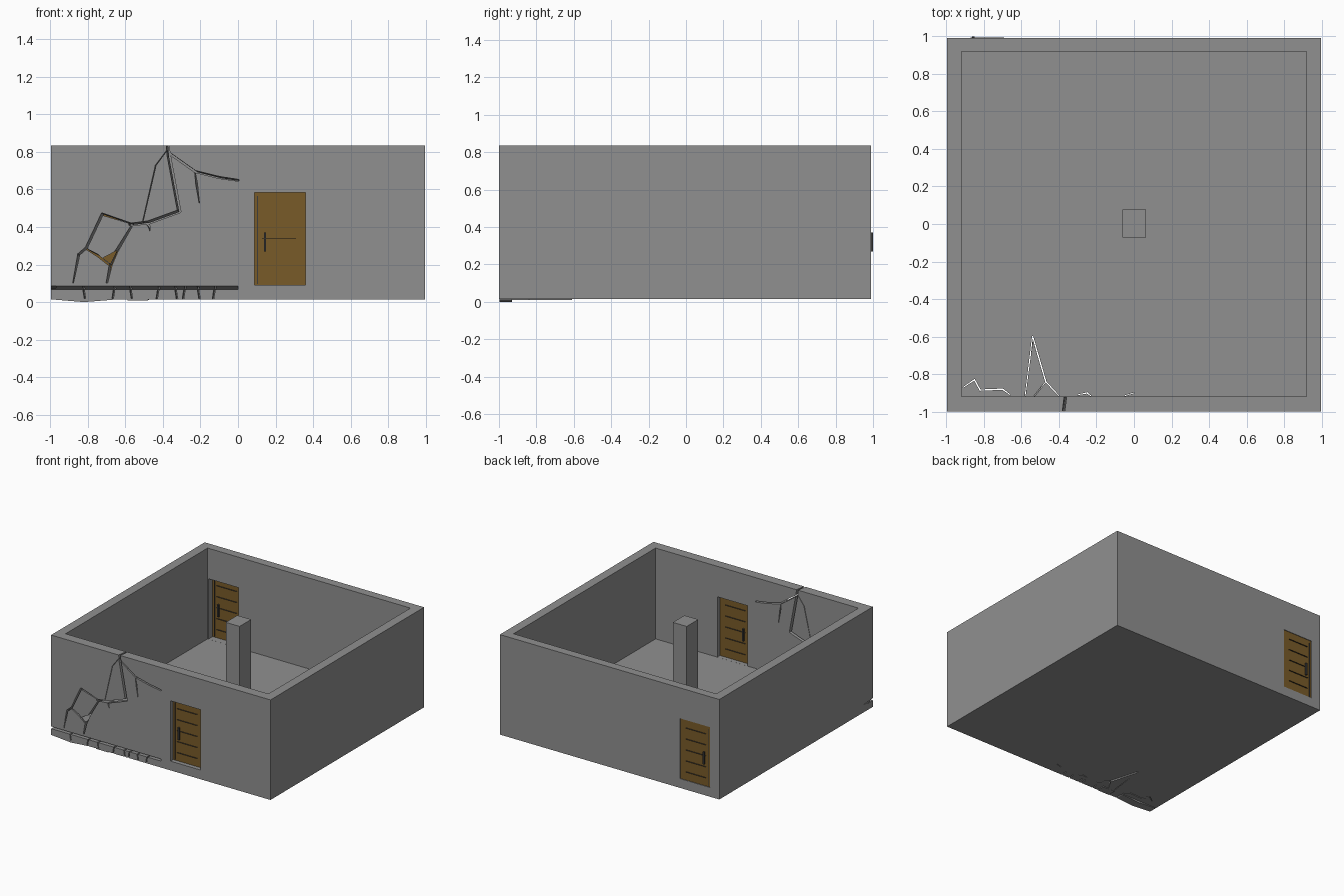
import bpy, bmesh
from mathutils import Vector

if "Cube" in bpy.data.objects:
    bpy.data.objects.remove(bpy.data.objects["Cube"], do_unlink=True)


def material(name, color):
    m = bpy.data.materials.new(name)
    m.use_nodes = True
    m.diffuse_color = (*color, 1)
    m.node_tree.nodes["Principled BSDF"].inputs["Base Color"].default_value = (*color, 1)
    return m


GREY = material("concrete grey", (0.28, 0.28, 0.28))
WOOD = material("door brown", (0.19, 0.105, 0.022))
DARK = material("dark metal", (0.045, 0.045, 0.045))

PLANES = {
    "front": lambda u, v, d: (u, d, v),
    "top": lambda u, v, d: (u, v, d),
    "side": lambda u, v, d: (d, u, v),
}


def stack(name, rings, mat=GREY):
    """Closed solid made by joining a row of matching vertex rings."""
    bm = bmesh.new()
    rows = [[bm.verts.new(p) for p in ring] for ring in rings]
    bm.faces.new(rows[0])
    bm.faces.new(rows[-1][::-1])
    for a, b in zip(rows, rows[1:]):
        for i in range(len(a)):
            j = (i + 1) % len(a)
            bm.faces.new((a[j], a[i], b[i], b[j]))
    bmesh.ops.recalc_face_normals(bm, faces=bm.faces)
    mesh = bpy.data.meshes.new(name)
    bm.to_mesh(mesh)
    bm.free()
    mesh.materials.append(mat)
    ob = bpy.data.objects.new(name, mesh)
    bpy.context.collection.objects.link(ob)
    return ob


def prism(name, outline, plane, near, far, mat=GREY, slant=(0, 0)):
    """Extrude a flat outline between two depths, optionally slanting the far end."""
    place = PLANES[plane]
    return stack(name, [[place(u, v, near) for u, v in outline],
                        [place(u + slant[0], v + slant[1], far) for u, v in outline]], mat)


def box(name, x0, x1, y0, y1, z0, z1, mat=GREY):
    return prism(name, [(x0, z0), (x1, z0), (x1, z1), (x0, z1)], "front", y0, y1, mat)


def volume(mesh):
    bm = bmesh.new()
    bm.from_mesh(mesh)
    v = bm.calc_volume(signed=True)
    bm.free()
    return v


def cut(target, cutter):
    """Subtract the cutter, keeping the result only if little volume was lost."""
    cutter.hide_render = True
    before = volume(target.data)
    for solver in ("MANIFOLD", "EXACT"):
        mod = target.modifiers.new("cut", "BOOLEAN")
        mod.operation = "DIFFERENCE"
        mod.solver = solver
        mod.object = cutter
        deps = bpy.context.evaluated_depsgraph_get()
        result = bpy.data.meshes.new_from_object(target.evaluated_get(deps))
        target.modifiers.remove(mod)
        if 0.95 * before < volume(result) < before - 1e-9:
            target.data = result
            break
    bpy.data.objects.remove(cutter, do_unlink=True)


def cut_crack(target, path, width, tip, plane, near, far, slant=(0, 0)):
    """Cut a jagged crack, one straight slot per stretch, thin at both ends."""
    pts = [Vector(p) for p in path]
    half = [width / 2] * len(pts)
    half[0] = half[-1] = tip / 2
    for p, q, hp, hq in zip(pts, pts[1:], half, half[1:]):
        way = (q - p).normalized()
        side = Vector((-way.y, way.x))
        p, q = p - way * hp * 0.6, q + way * hq * 0.6
        outline = [p + side * hp, p - side * hp, q - side * hq, q + side * hq]
        cut(target, prism("slot", outline, plane, near, far, slant=slant))


def rectangle(x, y0, y1, z):
    return [(-x, y0, z), (x, y0, z), (x, y1, z), (-x, y1, z)]


# Room shell: floor slab and four walls in one piece, open at the top
room = stack("room_shell", [rectangle(0.995, -1, 0.99, 0.015), rectangle(0.995, -1, 0.99, 0.835),
                            rectangle(0.92, -0.92, 0.92, 0.835), rectangle(0.92, -0.92, 0.92, 0.09)])
cut(room, box("front_opening", 0.088, 0.36, -1.1, -0.9, 0.0905, 0.585))
cut(room, box("back_opening", -0.912, -0.64, 0.9, 1.1, 0.0905, 0.585))

# Wedge gap between the front wall and its broken base, wrapping the corner
gap = [(-1.01, 0.088), (-1.01, 0.068), (-0.935, 0.066)]
cut(room, prism("gap", gap, "side", -1.01, 0))
corner = [(-1.02, 0.087), (-1.02, 0.072), (-0.87, 0.078)]
cut(room, prism("corner_gap", corner, "side", -1.02, -0.97))

# Cracks through the front wall: path, width, width at the ends
wall_cracks = [
    ([(-0.38, 0.86), (-0.37, 0.78), (-0.315, 0.485), (-0.48, 0.425), (-0.58, 0.415)], 0.018, 0.012),
    ([(-0.375, 0.8), (-0.23, 0.697), (-0.1, 0.665), (0, 0.65)], 0.011, 0.01),
    ([(-0.38, 0.81), (-0.44, 0.73), (-0.51, 0.425)], 0.004, 0.003),
    ([(-0.232, 0.7), (-0.222, 0.63), (-0.208, 0.53)], 0.01, 0.002),
    ([(-0.5, 0.43), (-0.475, 0.405), (-0.47, 0.38)], 0.012, 0.002),
    ([(-0.56, 0.42), (-0.65, 0.27), (-0.68, 0.2), (-0.7, 0.105)], 0.016, 0.008),
    ([(-0.57, 0.42), (-0.725, 0.47), (-0.81, 0.29), (-0.85, 0.255), (-0.88, 0.105)], 0.012, 0.004),
    ([(-0.81, 0.285), (-0.75, 0.25), (-0.69, 0.2)], 0.012, 0.006),
]
for path, width, tip in wall_cracks:
    cut_crack(room, path, width, tip, "front", -1.01, -0.91, (0.014, -0.012))

# Wider hole where the cracks meet
hole = [(-0.72, 0.235), (-0.645, 0.275), (-0.68, 0.205)]
cut(room, prism("hole", hole, "front", -1.01, -0.91))

# Upright cracks between the base blocks
for i, x in enumerate((-0.82, -0.665, -0.57, -0.43, -0.33, -0.29, -0.21, -0.13)):
    lean = 0.006 if i % 2 else -0.006
    cut_crack(room, [(x - lean, 0.005), (x + lean, 0.08)], 0.009, 0.008, "front", -1.01, -0.95, (0.006, 0))

# Fine cracks through the floor
floor_cracks = [
    [(-0.91, -0.87), (-0.85, -0.83), (-0.82, -0.885), (-0.7, -0.88), (-0.66, -0.91)],
    [(-0.58, -0.915), (-0.54, -0.6), (-0.47, -0.84), (-0.4, -0.915)],
    [(-0.53, -0.915), (-0.47, -0.84)],
    [(-0.3, -0.91), (-0.25, -0.9), (-0.23, -0.915)],
    [(-0.05, -0.915), (0, -0.9)],
]
for path in floor_cracks:
    cut_crack(room, path, 0.007, 0.004, "top", 0, 0.1)

# Base pieces that have sunk below the floor
prism("sunken_corner_block", [(-0.99, 0.02), (-0.99, 0.014), (-0.82, 0), (-0.67, 0.012), (-0.66, 0.02)],
      "front", -0.997, -0.93)
box("sunken_small_block", -0.59, -0.48, -0.997, -0.93, 0.009, 0.02)
prism("sunken_floor_piece", [(-0.575, -0.93), (-0.54, -0.61), (-0.475, -0.84), (-0.53, -0.93)],
      "top", 0.01, 0.018)

# Pillar in the middle of the room
box("pillar", -0.06, 0.065, -0.073, 0.077, 0.088, 0.835)


def door(name, x, y):
    """Wooden leaf with plank seams, a hinge strip and a handle on both sides."""
    box(name + "_leaf", x, x + 0.272, y - 0.005, y + 0.005, 0.09, 0.585, WOOD)
    box(name + "_edge_strip", x + 0.012, x + 0.019, y - 0.007, y + 0.007, 0.095, 0.565, DARK)
    for i in range(5):
        z = 0.16 + 0.09 * i
        box(f"{name}_seam_{i + 1}", x + 0.04, x + 0.22, y - 0.014, y + 0.014, z, z + 0.0003, DARK)
    box(name + "_handle", x + 0.05, x + 0.062, y - 0.02, y + 0.02, 0.27, 0.37, DARK)


door("front_door", 0.088, -0.96)
door("back_door", -0.912, 0.98)
